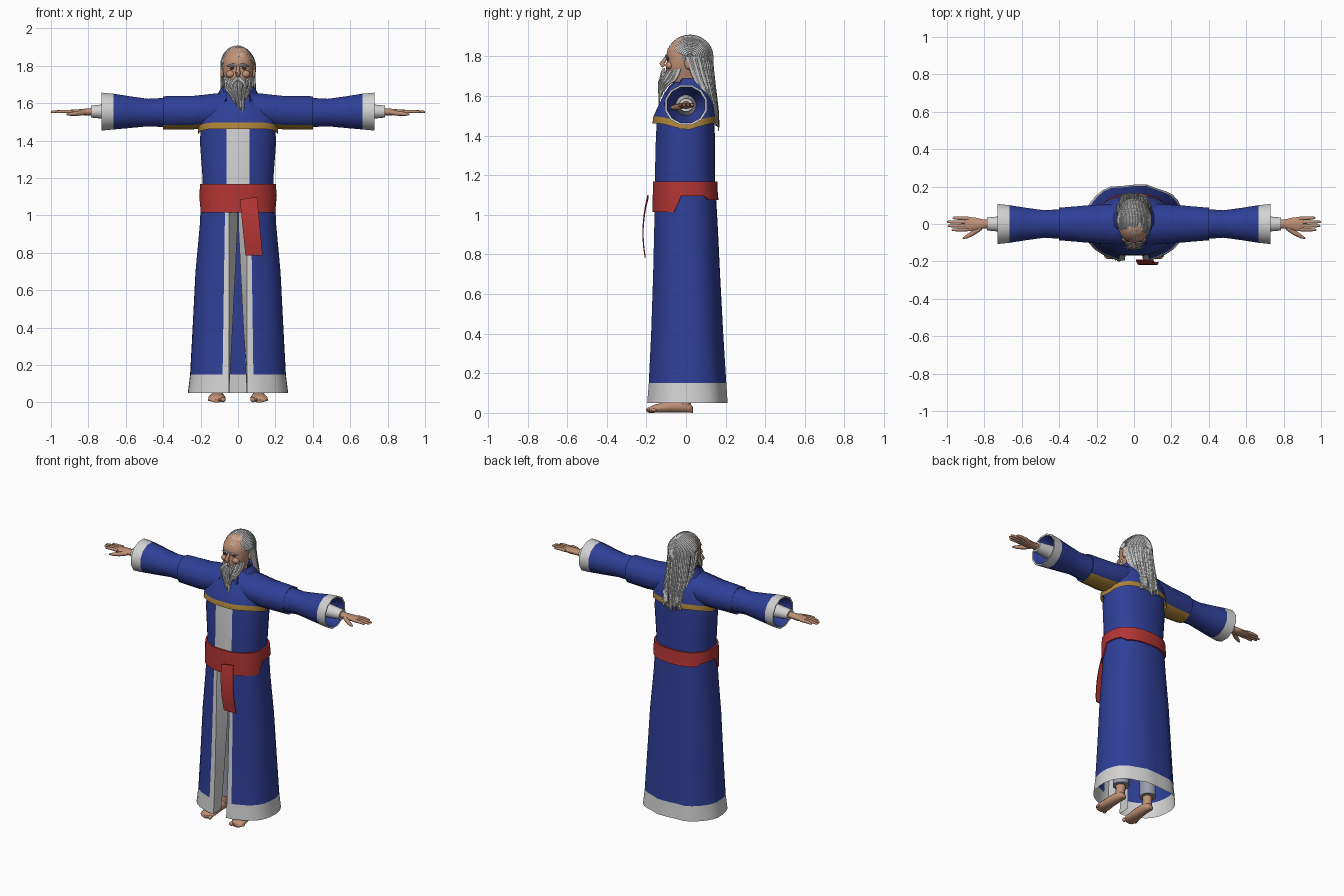
import bpy, bmesh, math, random
from math import sin, cos, pi, radians
from mathutils import Vector

random.seed(4)
if "Cube" in bpy.data.objects:
    bpy.data.objects.remove(bpy.data.objects["Cube"], do_unlink=True)


def material(name, rgb):
    m = bpy.data.materials.new(name)
    m.use_nodes = True
    m.diffuse_color = (*rgb, 1)
    m.node_tree.nodes["Principled BSDF"].inputs["Base Color"].default_value = (*rgb, 1)
    return m


BLUE = material("robe blue", (0.028, 0.05, 0.31))
WHITE = material("trim white", (0.65, 0.65, 0.65))
RED = material("sash red", (0.45, 0.035, 0.035))
GOLD = material("hem gold", (0.42, 0.23, 0.04))
SKIN = material("skin", (0.52, 0.28, 0.18))
HAIR = material("hair grey", (0.56, 0.56, 0.56))
SHADE = material("hair underlayer", (0.25, 0.25, 0.25))
PANTS = material("trouser grey", (0.32, 0.34, 0.42))
DARK = material("eye dark", (0.04, 0.03, 0.03))


def finish(bm, name, mats, angle=40):
    me = bpy.data.meshes.new(name)
    bm.to_mesh(me)
    bm.free()
    ob = bpy.data.objects.new(name, me)
    bpy.context.collection.objects.link(ob)
    for m in mats:
        me.materials.append(m)
    bpy.ops.object.select_all(action='DESELECT')
    ob.select_set(True)
    bpy.context.view_layer.objects.active = ob
    bpy.ops.object.shade_smooth_by_angle(angle=radians(angle))
    return ob


def loft(name, rings, mats, rule=None, closed=True, caps=False, angle=40):
    """Skin a list of equal rings; rule(band, centre, normal) picks the colour."""
    bm = bmesh.new()
    vs = [[bm.verts.new(p) for p in r] for r in rings]
    n = len(vs[0])
    band = {}
    for i in range(len(vs) - 1):
        for j in range(n if closed else n - 1):
            k = (j + 1) % n
            band[bm.faces.new((vs[i][j], vs[i][k], vs[i + 1][k], vs[i + 1][j]))] = i
    if caps:
        bm.faces.new(vs[0])
        bm.faces.new(vs[-1])
    bmesh.ops.recalc_face_normals(bm, faces=bm.faces[:])
    bm.normal_update()
    if rule:
        for f, i in band.items():
            f.material_index = rule(i, f.calc_center_median(), f.normal)
    return finish(bm, name, mats, angle)


def ring(c, u, v, n=12):
    """Ellipse round c with half axes u and v, flat side down."""
    c, u, v = Vector(c), Vector(u), Vector(v)
    return [c + u * cos(a) + v * sin(a) for a in ((k + 0.5) * 2 * pi / n for k in range(n))]


def tube(name, pts, radii, mat, n=8):
    pts = [Vector(p) for p in pts]
    rings = []
    for i, p in enumerate(pts):
        d = (pts[min(i + 1, len(pts) - 1)] - pts[max(i - 1, 0)]).normalized()
        u = d.orthogonal().normalized()
        rings.append(ring(p, u * radii[i], d.cross(u) * radii[i], n))
    return loft(name, rings, [mat], caps=True, angle=60)


def ball(name, c, s, mat, keep=None, seg=20):
    bm = bmesh.new()
    bmesh.ops.create_uvsphere(bm, u_segments=seg, v_segments=seg * 3 // 4, radius=1)
    for v in bm.verts:
        v.co = Vector(a + b * t for a, b, t in zip(c, s, v.co))
    if keep:
        bad = [f for f in bm.faces if not keep(f.calc_center_median())]
        bmesh.ops.delete(bm, geom=bad, context='FACES')
    return finish(bm, name, [mat], 60)


def strands(name, paths, r, mat, tip=0.4):
    """Many tapered locks as one mesh."""
    cu = bpy.data.curves.new(name, 'CURVE')
    cu.dimensions = '3D'
    cu.bevel_depth, cu.bevel_resolution, cu.use_fill_caps = r, 0, True
    for path in paths:
        s = cu.splines.new('NURBS')
        s.points.add(len(path) - 1)
        for k, (pt, p) in enumerate(zip(s.points, path)):
            pt.co = (*p, 1)
            pt.radius = 1 - (1 - tip) * (k / (len(path) - 1)) ** 2
        s.use_endpoint_u, s.order_u, s.resolution_u = True, 3, 3
    ob = bpy.data.objects.new(name, cu)
    bpy.context.collection.objects.link(ob)
    bpy.ops.object.select_all(action='DESELECT')
    ob.select_set(True)
    bpy.context.view_layer.objects.active = ob
    bpy.ops.object.convert(target='MESH')


def outline(rx, y0, y1, front):
    """Rounded body section, front points first, mirrored about x = 0."""
    cy, ry = (y0 + y1) / 2, (y1 - y0) / 2
    half = list(front)
    for k in range(14):
        a = radians(25 + k * 155 / 13)
        half.append((rx * abs(sin(a)) ** 0.85, cy - math.copysign(ry * abs(cos(a)) ** 0.85, cos(a))))
    return half + [(-x, y) for x, y in reversed(half) if x > 0.001]


def body(z, rx, y0, y1, w=0.062):
    return [(x, y, z) for x, y in outline(rx, y0, y1, [(0, y0), (w, y0)])]


# Long skirt, open at the front, with folded white edges and hem
rings = []
for z, rx, y0, y1 in ((1.12, .197, -.155, .15), (.95, .205, -.16, .16), (.7, .228, -.166, .172),
                      (.4, .243, -.176, .188), (.15, .256, -.188, .203), (.05, .268, -.196, .21)):
    inner = max(0.002, 0.05 * (0.98 - z))
    front = [(inner, y0 + 0.08), (0.048, y0), (0.085 - 0.015 * z, y0)]
    wave = 0.006 * (1.1 - z)
    rings.append([(x * (1 + wave * sin(40 * y)), y + wave * sin(35 * x) * (y > 0), z)
                  for x, y in outline(rx, y0, y1, front)])
loft("robe_skirt", rings, [BLUE, WHITE], closed=False,
     rule=lambda i, c, n: int(c.z < 0.15 or (abs(c.x) < 0.078 and c.y < 0)))

# Torso with white centre panel
loft("robe_torso", [body(1.1, .195, -.156, .15), body(1.2, .19, -.157, .146), body(1.4, .205, -.152, .146),
                    body(1.5, .195, -.145, .14)], [BLUE, WHITE],
     rule=lambda i, c, n: int(abs(c.x) < 0.06 and c.y < -0.1))

# Shoulder cape with gold lower border dipping at the sides
def hem(lift, grow):
    pts = body(0, .213 + grow, -.166 - grow, .154 + grow)
    return [(x, y, 1.42 + lift + 0.042 * min(1, abs(y) / 0.13) ** 0.7) for x, y, z in pts]

loft("shoulder_cape", [hem(0, .003), hem(.034, 0), body(1.56, .185, -.135, .145), body(1.61, .15, -.112, .125),
                       body(1.65, .1, -.085, .1), body(1.67, .07, -.06, .07)],
     [BLUE, GOLD], rule=lambda i, c, n: int(i == 0))

# Collar standing round the neck, lower at the front
loft("collar", [[(x, y, z - (0.035 if y < -0.03 else 0)) for x, y, z in body(h, r, f, b, .02)]
                for h, r, f, b in ((1.64, .115, -.105, .115), (1.69, .085, -.075, .1), (1.68, .07, -.06, .085))],
     [BLUE])

# Sash with a narrower back half, and its hanging end
def sash_low(p):
    return 1.015 if p[1] < -0.04 else 1.095 - 0.02 * (p[1] > 0.1)

top, mid = body(1.168, .203, -.166, .158), body(1.1, .208, -.168, .161)
low = [(x, y, sash_low((x, y))) for x, y, z in body(0, .207, -.168, .165)]
loft("sash", [[(x * .94, y * .94, z) for x, y, z in top], top,
              [(x, y, max(z, sash_low((x, y)) + .01)) for x, y, z in mid], low,
              [(x * .94, y * .94, z) for x, y, z in low]], [RED])
rings = []
for k in range(7):
    t = k / 6
    x, y, z = 0.01 + 0.03 * t, -0.195 - 0.07 * t * (1.2 - t), 1.085 - 0.3 * t
    rings.append([(x, y, z), (x + .092, y, z + .015 * (1 - t)),
                  (x + .092, y + .006, z + .015 * (1 - t)), (x, y + .006, z)])
loft("sash_end", rings, [RED], caps=True)

for s, side in ((1, "left"), (-1, "right")):
    def arm(x, ry, z0, z1):
        return ring((s * x, 0, (z0 + z1) / 2), (0, ry, 0), (0, 0, (z1 - z0) / 2))

    # Cape sleeve with gold underside
    loft(side + "_cape_sleeve", [arm(0, .115, 1.48, 1.665), arm(.12, .112, 1.47, 1.655), arm(.24, .104, 1.457, 1.642),
                                 arm(.4, .09, 1.457, 1.64), arm(.395, .08, 1.468, 1.63)], [BLUE, GOLD],
         rule=lambda i, c, n: int(n.z < -0.85 and abs(c.x) > 0.17))
    # Flared sleeve, white cuff, blue lining
    loft(side + "_sleeve", [arm(.37, .083, 1.468, 1.632), arm(.48, .076, 1.474, 1.626), arm(.58, .09, 1.464, 1.64),
                            arm(.665, .104, 1.456, 1.654), arm(.73, .111, 1.45, 1.66), arm(.728, .1, 1.46, 1.65),
                            arm(.6, .05, 1.5, 1.6)], [BLUE, WHITE], rule=lambda i, c, n: int(i in (3, 4)))
    loft(side + "_undersleeve", [arm(.58, .055, 1.5, 1.61), arm(.72, .042, 1.515, 1.595),
                                 arm(.786, .036, 1.522, 1.588)], [WHITE], caps=True)
    # Hand
    loft(side + "_palm", [arm(.77, .023, 1.535, 1.575), arm(.81, .026, 1.534, 1.572), arm(.85, .036, 1.536, 1.568),
                          arm(.89, .039, 1.542, 1.566), arm(.905, .034, 1.546, 1.563)], [SKIN], caps=True)
    for k, tip in enumerate((.975, .997, 1.0, .97)):
        y = -.029 + .0195 * k
        tube(side + "_finger", [(s * .885, y, 1.555), (s * .94, y * 1.05, 1.556), (s * (tip - .006), y * 1.1, 1.553),
                                (s * tip, y * 1.1, 1.552)], [.0105, .0095, .007, .003], SKIN)
    tube(side + "_thumb", [(s * .82, -.02, 1.55), (s * .86, -.048, 1.545), (s * .895, -.068, 1.542),
                           (s * .915, -.077, 1.54)], [.014, .014, .01, .004], SKIN)

    # Trouser leg, ankle and bare foot
    tube(side + "_trouser_leg", [(s * .1, 0, 1), (s * .105, 0, .5), (s * .108, .005, .1)], [.06, .055, .052], PANTS, 12)
    tube(side + "_ankle", [(s * .108, 0, .2), (s * .108, 0, .08), (s * .108, -.005, .035)], [.035, .03, .028], SKIN, 12)
    loft(side + "_foot", [ring((s * (.108 - .05 * min(0, y + .05)), y, h / 2), (w, 0, 0), (0, 0, h / 2))
                          for y, w, h in ((.035, .015, .03), (.02, .028, .05), (-.03, .032, .065), (-.09, .038, .06),
                                          (-.15, .047, .045), (-.178, .043, .034), (-.188, .03, .022))],
         [SKIN], caps=True, angle=60)
    for k in range(5):
        big = 1.4 if k == 0 else 1 - .06 * k
        ball(side + "_toe", (s * (.08 + .0185 * k), -.186 + .006 * k, .0145), (.0095 * big, .016, .01 * big), SKIN, seg=8)

    # Eye, brow bone and ear
    ball(side + "_eye", (s * .033, -.091, 1.787), (.012, .008, .007), DARK, seg=10)
    ball(side + "_cheek", (s * .04, -.083, 1.755), (.025, .02, .02), SKIN)
    ball(side + "_ear", (s * .084, .01, 1.765), (.01, .018, .03), SKIN, seg=12)

# Head, neck and nose
loft("head", [[(x, y, z) for x, y, z in body(h, r, f, b, .015)] for h, r, f, b in (
    (1.58, .055, -.04, .06), (1.66, .055, -.055, .06), (1.68, .058, -.085, .06), (1.72, .07, -.1, .075),
    (1.76, .08, -.1, .09), (1.785, .083, -.094, .1), (1.805, .083, -.099, .105), (1.84, .08, -.092, .11),
    (1.875, .062, -.065, .09), (1.9, .03, -.03, .05))], [SKIN], caps=True, angle=70)
tube("nose", [(0, -.09, 1.803), (0, -.108, 1.783), (0, -.122, 1.764), (0, -.11, 1.75)], [.007, .01, .014, .012], SKIN)

# Hair cap and combed-back locks
ball("hair_cap", (0, .02, 1.795), (.088, .112, .108), SHADE, keep=lambda c: c.z > 1.767 - .9 * c.y, seg=40)
paths = []
for k in range(31):
    p = (k / 15 - 1) * 1.35
    start = 0.5 - 0.1 * abs(p)
    path = []
    for i in range(10):
        t = start + i * (3.3 - start) / 9
        path.append((.09 * sin(p + .05 * sin(3 * t)), .02 - .114 * cos(p) * cos(t), 1.795 + .11 * cos(p) * sin(t)))
    paths.append(path)
strands("hair_top", paths, .0065, HAIR, 1)

# Long locks down the back
paths = []
for layer in range(2):
    for k in range(29):
        q = radians(-100 + 200 * k / 28 + random.uniform(-3, 3))
        sx, cq, j = sin(q), cos(q), random.uniform(-.006, .006)
        d = -.008 * layer
        paths.append([(.088 * sx, .02 + (.108 + d) * cq, 1.8), (.088 * sx, .045 + (.092 + d) * cq, 1.71),
                      (.084 * sx + j, .095 + (.056 + d) * cq, 1.6), (.076 * sx - j, .137 + .028 * cq, 1.5),
                      (.066 * sx + j, .15 + .015 * cq, 1.42 + random.uniform(0, .05) + .03 * abs(sx))])
strands("hair_back", paths, .007, HAIR)

# Beard, moustache and eyebrows
paths = []
for layer in range(3):
    for k in range(17):
        u = k / 8 - 1 + random.uniform(-.05, .05)
        q = u * 1.35
        end = 1.645 - .075 * (1 - abs(u)) * (1 - .3 * layer) + random.uniform(-.02, .015)
        y = .014 * layer
        paths.append([(.073 * sin(q), -.015 - (.085 - y / 2) * cos(q), 1.715 + .025 * abs(u)),
                      (.07 * sin(q), -.03 - (.1 - y) * cos(q), 1.685),
                      (.055 * u, -.085 - (.055 - y) * cos(q), 1.66), (.042 * u + .008, -.1 - .035 * cos(q), end)])
paths += [[(.01, -.12, 1.66), (.02 + .006 * k, -.132, 1.6), (.026 + .004 * k, -.138, 1.55 + .012 * k)] for k in range(3)]
strands("beard", paths, .0065, HAIR)
paths = []
for s in (1, -1):
    for k in range(6):
        paths.append([(s * .004, -.108, 1.738 - .003 * k), (s * (.02 + .004 * k), -.13, 1.733 - .004 * k),
                      (s * (.052 - .004 * k), -.125 - .002 * k, 1.692 - .004 * k)])
    for k in range(2):
        paths.append([(s * .012, -.101, 1.799 + .005 * k), (s * .035, -.104, 1.806 + .005 * k), (s * .06, -.088, 1.797)])
strands("moustache_and_brows", paths, .0055, HAIR)
